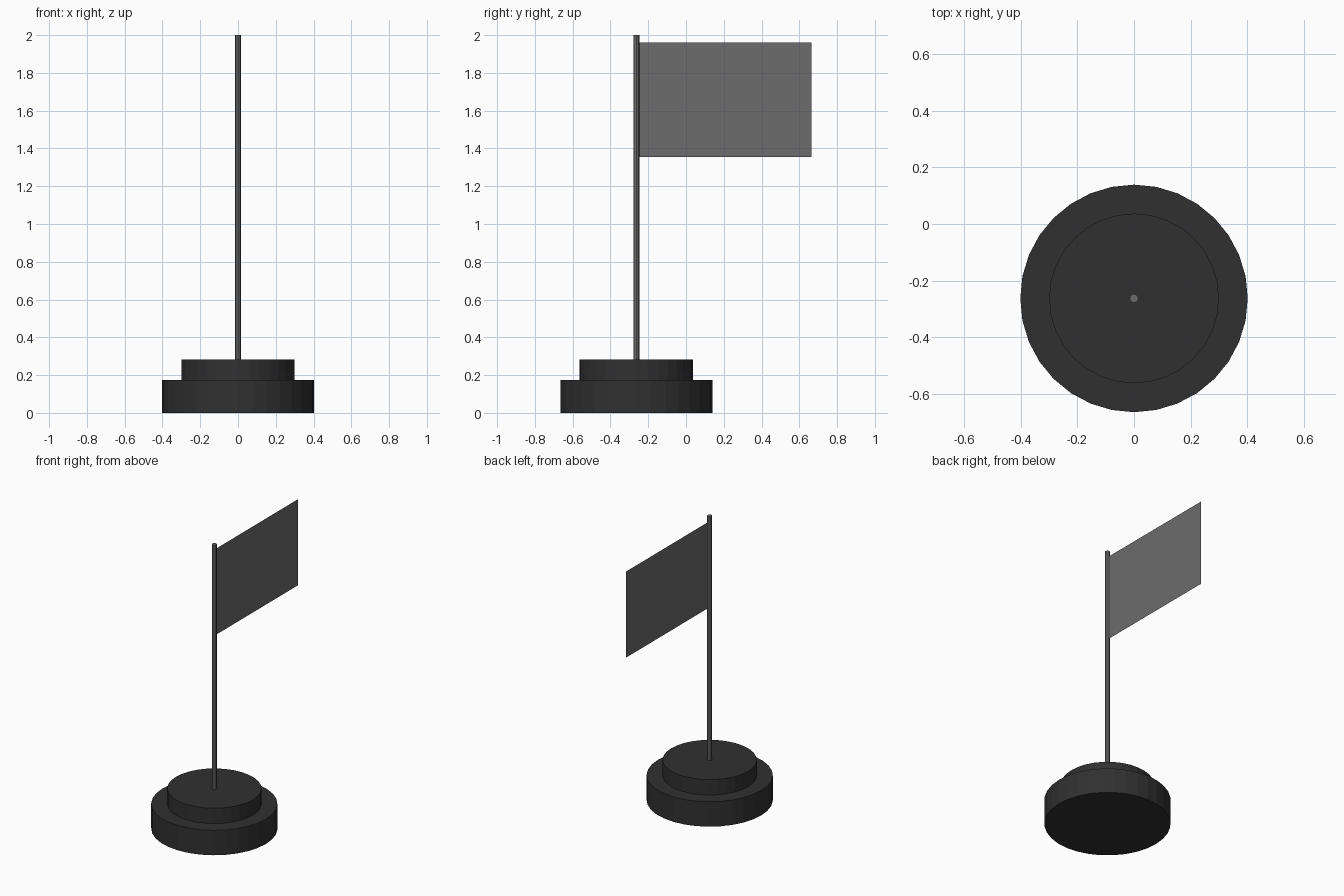
import bpy

if "Cube" in bpy.data.objects:
    bpy.data.objects.remove(bpy.data.objects["Cube"])

BASE_Y = -0.263


def material(name, color):
    mat = bpy.data.materials.new(name)
    mat.diffuse_color = color
    mat.use_nodes = True
    mat.node_tree.nodes["Principled BSDF"].inputs["Base Color"].default_value = mat.diffuse_color
    return mat


def cylinder(name, radius, z0, z1, sides, mat):
    bpy.ops.mesh.primitive_cylinder_add(
        vertices=sides, radius=radius, depth=z1 - z0,
        location=(0, BASE_Y, (z0 + z1) / 2))
    ob = bpy.context.object
    ob.name = name
    ob.data.materials.append(mat)
    return ob


dark = material("dark_base", (0.03, 0.03, 0.03, 1))
metal = material("pole_grey", (0.15, 0.15, 0.15, 1))
cloth = material("flag_cloth", (0.15, 0.15, 0.15, 0.5))

# Stepped round base
cylinder("base_lower", 0.402, 0.0, 0.175, 32, dark)
cylinder("base_upper", 0.30, 0.175, 0.283, 32, dark)

# Thin pole
cylinder("pole", 0.016, 0.283, 2.0, 8, metal)

# Flat, paper-thin flag in the YZ plane
y0, y1, z0, z1 = BASE_Y + 0.015, 0.665, 1.355, 1.96
mesh = bpy.data.meshes.new("flag")
mesh.from_pydata([(0, y0, z0), (0, y1, z0), (0, y1, z1), (0, y0, z1)],
                 [], [(0, 1, 2, 3)])
mesh.materials.append(cloth)
flag = bpy.data.objects.new("flag", mesh)
bpy.context.collection.objects.link(flag)
